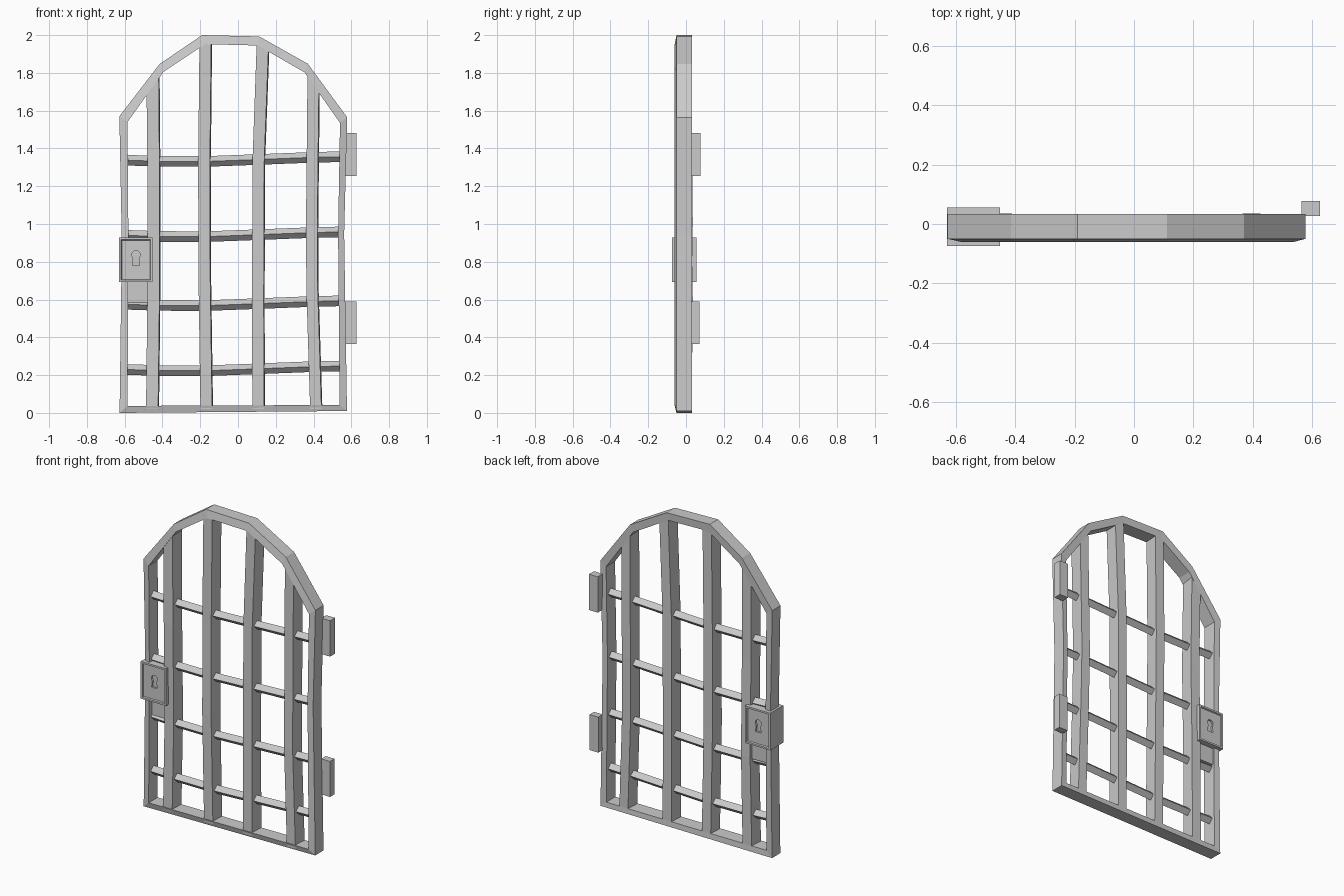
import bpy, bmesh, math
from mathutils import Vector

if "Cube" in bpy.data.objects:
    bpy.data.objects.remove(bpy.data.objects["Cube"])


def finish(name, bm):
    bmesh.ops.recalc_face_normals(bm, faces=bm.faces[:])
    me = bpy.data.meshes.new(name)
    bm.to_mesh(me)
    bm.free()
    ob = bpy.data.objects.new(name, me)
    bpy.context.collection.objects.link(ob)
    return ob


def skin(name, rings, closed):
    """Bridge a list of four-point rings; cap the ends of open runs."""
    bm = bmesh.new()
    vs = [[bm.verts.new(p) for p in ring] for ring in rings]
    pairs = list(zip(vs, vs[1:] + vs[:1])) if closed else list(zip(vs, vs[1:]))
    for a, b in pairs:
        for i in range(4):
            j = (i + 1) % 4
            bm.faces.new((a[i], a[j], b[j], b[i]))
    if not closed:
        bm.faces.new(vs[0])
        bm.faces.new(vs[-1][::-1])
    return finish(name, bm)


def box_bm(x0, x1, y0, y1, z0, z1):
    bm = bmesh.new()
    bmesh.ops.create_cube(bm, size=1)
    for v in bm.verts:
        v.co = Vector(((x0 + x1) / 2 + v.co.x * (x1 - x0),
                       (y0 + y1) / 2 + v.co.y * (y1 - y0),
                       (z0 + z1) / 2 + v.co.z * (z1 - z0)))
    return bm


# Arched frame: outer and inner outline, front face sloping out to the inner edge
outer = [(-.627, 0), (-.615, .9), (-.628, 1.57), (-.415, 1.847), (-.19, 2),
         (.112, 1.993), (.37, 1.848), (.578, 1.565), (.562, .95), (.577, .01)]
inner = [(-.585, .037), (-.58, .9), (-.585, 1.54), (-.395, 1.805), (-.175, 1.952),
         (.105, 1.945), (.352, 1.803), (.54, 1.535), (.53, .95), (.538, .042)]
rings = []
for (ox, oz), (ix, iz) in zip(outer, inner):
    rings.append([(ox, -.05, oz), (ix, -.06, iz), (ix, .03, iz), (ox, .033, oz)])
skin("arched_frame", rings, True)

# Upright bars: slightly bent paths of (centre x, z); tops cut to the arch slope
uprights = [
    ([(-.455, .02), (-.448, .6), (-.447, 1.2), (-.452, 1.755)], .032, .05),
    ([(-.168, .02), (-.178, .7), (-.18, 1.3), (-.173, 1.965)], .031, .0),
    ([(.107, .02), (.105, .6), (.108, 1.34), (.13, 1.94)], .031, -.015),
    ([(.412, .02), (.392, .65), (.39, 1.0), (.398, 1.755)], .030, -.045),
]
sway = [0, .006, -.004, 0]
for n, (path, w, tilt) in enumerate(uprights):
    rings = []
    for k, (x, z) in enumerate(path):
        t = tilt if k == len(path) - 1 else 0
        s = sway[(k + n) % 4] if 0 < k < 3 else 0
        rings.append([(x - w, -.056 + s, z - t), (x + w, -.056 + s, z + t),
                      (x + w + .005, .03 + s, z + t), (x - w + .005, .03 + s, z - t)])
    skin(f"upright_bar_{n + 1}", rings, False)

# Cross bars: square rods turned on edge, slightly wavy
r = .028
for n, z0 in enumerate((.23, .575, .94, 1.338)):
    rings = []
    for x, dz in ((-.59, 0), (-.42, -.006), (-.17, -.007), (.12, .004), (.4, .015), (.54, .018)):
        z = z0 + dz
        rings.append([(x, -.013 - r, z), (x, -.013, z + r), (x, -.013 + r, z), (x, -.013, z - r)])
    skin(f"cross_bar_{n + 1}", rings, False)

# Lock case with a sunken panel on the front and the back
bm = box_bm(-.63, -.452, -.075, .055, .692, .928)
bm.normal_update()
panels = [f for f in bm.faces if abs(f.normal.y) > .9]
bmesh.ops.inset_individual(bm, faces=panels, thickness=.016)
bmesh.ops.inset_individual(bm, faces=panels, thickness=.005, depth=-.008)
lock = finish("lock_case", bm)

# Keyhole outline: round head over a flared slot, cut into both panels
hole = [(.022 * math.cos(math.radians(a)), .022 * math.sin(math.radians(a)) + .022)
        for a in range(-50, 231, 35)] + [(-.02, -.035), (.02, -.035)]
for y0, y1 in ((-.09, -.055), (.035, .07)):
    bm = bmesh.new()
    f = bm.faces.new([bm.verts.new((-.54 + x, y0, .815 + z)) for x, z in hole])
    ext = bmesh.ops.extrude_face_region(bm, geom=[f])["geom"]
    for v in ext:
        if isinstance(v, bmesh.types.BMVert):
            v.co.y = y1
    if f.is_valid is False or len([g for g in bm.faces if all(abs(v.co.y - y0) < 1e-5 for v in g.verts)]) == 0:
        bm.faces.new([v for v in bm.verts if abs(v.co.y - y0) < 1e-5])
    cutter = finish("keyhole_cutter", bm)
    cutter.hide_render = True
    mod = lock.modifiers.new("keyhole", 'BOOLEAN')
    mod.operation = 'DIFFERENCE'
    mod.solver = 'EXACT'
    mod.object = cutter
    bpy.context.view_layer.objects.active = lock
    bpy.ops.object.modifier_apply(modifier=mod.name)
    bpy.data.objects.remove(cutter)

# Backing plate filling the gap below the lock, and the two hinge blocks
finish("lock_backing_plate", box_bm(-.59, -.47, -.03, .02, .585, .70))
finish("upper_hinge", box_bm(.565, .627, .027, .077, 1.255, 1.482))
finish("lower_hinge", box_bm(.565, .627, .027, .072, .365, .59))
